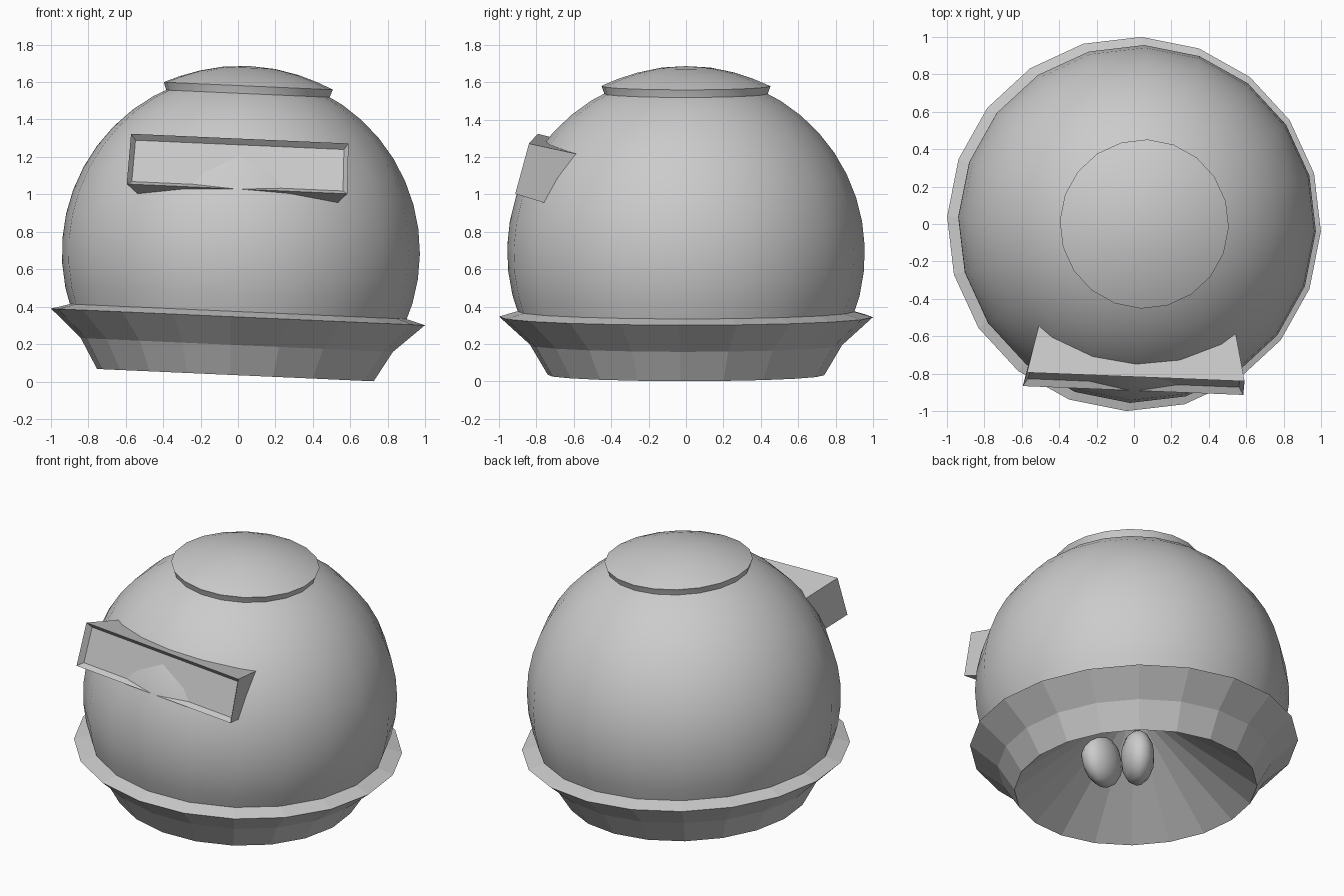
import bpy, bmesh
from math import sin, cos, pi, radians
from mathutils import Matrix, Vector

if "Cube" in bpy.data.objects:
    bpy.data.objects.remove(bpy.data.objects["Cube"])

SIDES = 20
PIVOT = Vector((0, 0, 0.345))
# The whole model leans slightly to +x and is turned a little about z
LEAN = (Matrix.Translation(PIVOT) @ Matrix.Rotation(radians(2.55), 4, 'Y')
        @ Matrix.Rotation(radians(-2.3), 4, 'Z') @ Matrix.Translation(-PIVOT))


def finish(name, bm, smooth_angle=None):
    bmesh.ops.recalc_face_normals(bm, faces=bm.faces)
    bm.transform(LEAN)
    mesh = bpy.data.meshes.new(name)
    bm.to_mesh(mesh)
    bm.free()
    ob = bpy.data.objects.new(name, mesh)
    bpy.context.collection.objects.link(ob)
    if smooth_angle:
        bpy.ops.object.select_all(action='DESELECT')
        ob.select_set(True)
        bpy.context.view_layer.objects.active = ob
        bpy.ops.object.shade_smooth_by_angle(angle=radians(smooth_angle))
    return ob


def lathe(name, profile, smooth_angle=None):
    """Spin (radius, height) points round z."""
    bm = bmesh.new()
    rings = []
    for r, z in profile:
        n = SIDES if r > 1e-4 else 1
        rings.append([bm.verts.new((r * cos(2 * pi * i / SIDES),
                                    r * sin(2 * pi * i / SIDES), z)) for i in range(n)])
    for a, b in zip(rings, rings[1:]):
        for i in range(SIDES):
            j = (i + 1) % SIDES
            quad = [a[i % len(a)], a[j % len(a)], b[j % len(b)], b[i % len(b)]]
            bm.faces.new(list(dict.fromkeys(quad)))
    return finish(name, bm, smooth_angle)


# Faceted collar with a hollow cone underneath
lathe("base_collar", [(0, 0.6), (0.74, 0.034), (0.835, 0.195), (1.0, 0.345), (0.88, 0.38)])

# Smooth dome, cut off where it meets the collar
R, CZ = 0.957, 0.69
lathe("dome", [(R * cos(radians(a)), CZ + R * sin(radians(a))) for a in range(-22, 90, 8)]
      + [(0, CZ + R)], 40)

# Shallow lid on top
lid = [(0.43, 1.50), (0.435, 1.532), (0.452, 1.58)]
lid += [(0.452 * cos(t), 1.687 - 0.107 * (cos(t)) ** 2)
        for t in (pi / 2 * k / 5 for k in range(1, 5))]
lathe("lid", lid + [(0, 1.687)], 35)

# Visor: tapered box with a recessed front
bm = bmesh.new()
section = [(0.582, -0.817, 1.297), (0.59, -0.89, 1.028),
           (0.535, -0.733, 0.977), (0.525, -0.557, 1.238)]
right = [bm.verts.new(p) for p in section]
left = [bm.verts.new((-x, y, z)) for x, y, z in section]
bm.faces.new(right)
bm.faces.new(left[::-1])
sides = [bm.faces.new([right[i], left[i], left[(i + 1) % 4], right[(i + 1) % 4]])
         for i in range(4)]
bmesh.ops.recalc_face_normals(bm, faces=bm.faces)
bmesh.ops.inset_region(bm, faces=[sides[0]], thickness=0.035, depth=-0.035)
finish("visor", bm)

# Two small curved lobes inside the hollow base
for name, pos, turn in (("inner_lobe_a", (0.04, -0.27, 0.33), 20),
                        ("inner_lobe_b", (-0.12, -0.12, 0.33), 60)):
    bm = bmesh.new()
    bmesh.ops.create_uvsphere(bm, u_segments=14, v_segments=8, radius=0.17)
    bm.transform(Matrix.Translation(pos) @ Matrix.Rotation(radians(turn), 4, 'Z')
                 @ Matrix.Diagonal((1.0, 0.6, 1.0, 1.0)))
    finish(name, bm, 40)
